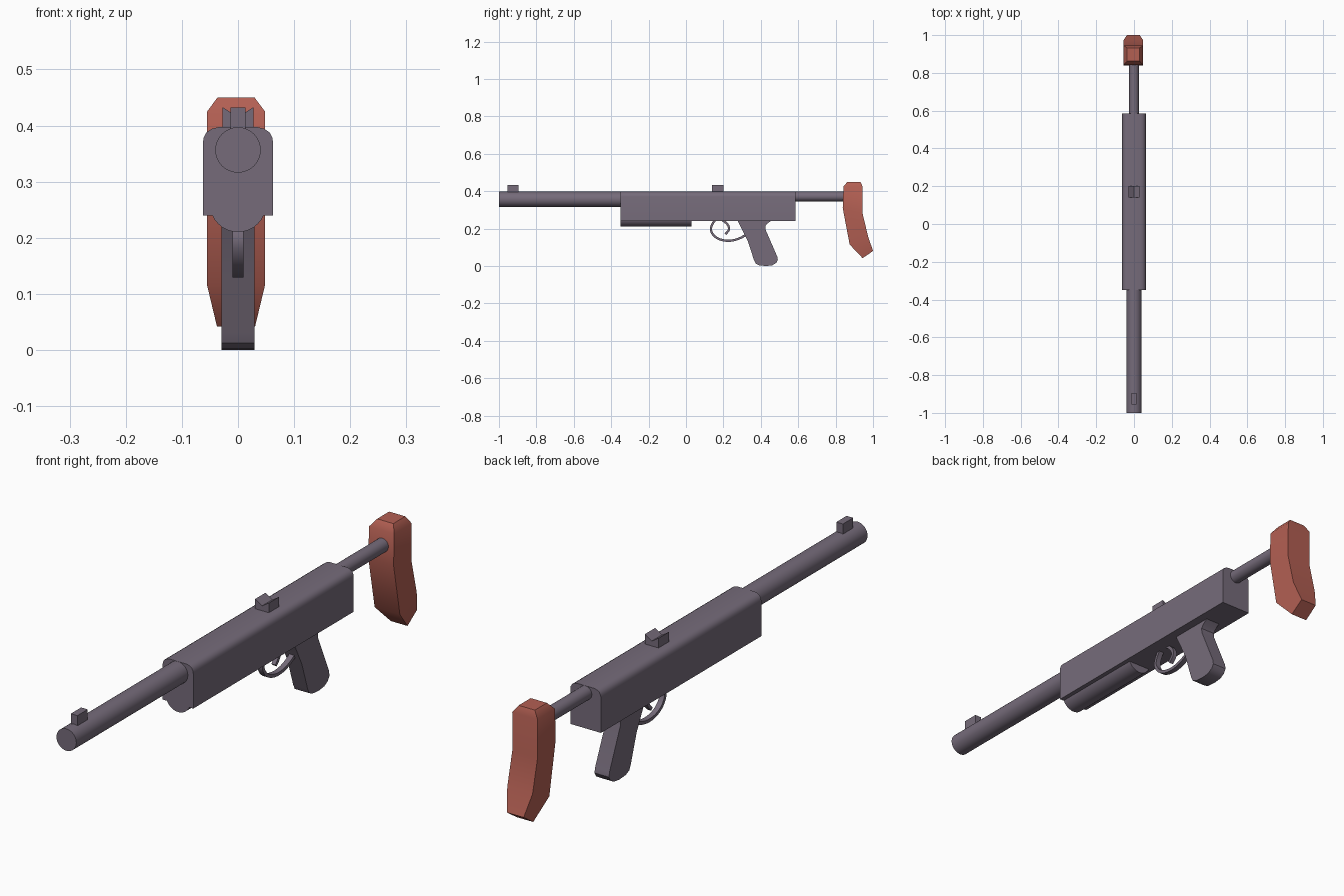
import bpy, bmesh, math
from mathutils import Vector

if "Cube" in bpy.data.objects:
    bpy.data.objects.remove(bpy.data.objects["Cube"])


def material(name, rgb):
    m = bpy.data.materials.new(name)
    m.diffuse_color = (*rgb, 1)
    m.use_nodes = True
    m.node_tree.nodes["Principled BSDF"].inputs["Base Color"].default_value = m.diffuse_color
    return m


METAL = material("grey_metal", (0.18, 0.148, 0.195))
WOOD = material("red_wood", (0.45, 0.115, 0.086))


def finish(name, bm, mat, angle=35):
    bmesh.ops.recalc_face_normals(bm, faces=bm.faces)
    me = bpy.data.meshes.new(name)
    bm.to_mesh(me)
    bm.free()
    me.materials.append(mat)
    ob = bpy.data.objects.new(name, me)
    bpy.context.collection.objects.link(ob)
    bpy.ops.object.select_all(action='DESELECT')
    ob.select_set(True)
    bpy.context.view_layer.objects.active = ob
    bpy.ops.object.shade_smooth_by_angle(angle=math.radians(angle))
    return ob


def loft(name, sections, mat, angle=35):
    """Skin a list of matching point rings and cap both ends."""
    bm = bmesh.new()
    rings = [[bm.verts.new(p) for p in s] for s in sections]
    n = len(rings[0])
    for a, b in zip(rings, rings[1:]):
        for i in range(n):
            j = (i + 1) % n
            bm.faces.new((a[i], a[j], b[j], b[i]))
    bm.faces.new(rings[0])
    bm.faces.new(rings[-1])
    return finish(name, bm, mat, angle)


def along_y(name, xz, y0, y1, mat=METAL):
    return loft(name, [[(x, y, z) for x, z in xz] for y in (y0, y1)], mat)


def along_x(name, yz, half, mat=METAL):
    return loft(name, [[(x, y, z) for y, z in yz] for x in (-half, half)], mat)


def circle(r, cz, n=32):
    return [(r * math.cos(2 * math.pi * i / n), cz + r * math.sin(2 * math.pi * i / n))
            for i in range(n)]


def smooth_path(pts, steps=5):
    """Catmull-Rom curve through the points."""
    p = [Vector(q) for q in [pts[0], *pts, pts[-1]]]
    out = []
    for a, b, c, d in zip(p, p[1:], p[2:], p[3:]):
        for s in range(steps):
            t = s / steps
            out.append(0.5 * (2 * b + (c - a) * t + (2 * a - 5 * b + 4 * c - d) * t * t
                              + (3 * b - a - 3 * c + d) * t ** 3))
    return out + [p[-1]]


def strap(name, pts, thick, half):
    """Flat bent strip following a y-z path."""
    path = smooth_path(pts)
    sections = []
    for i, p in enumerate(path):
        t = (path[min(i + 1, len(path) - 1)] - path[max(i - 1, 0)]).normalized()
        n = Vector((-t.y, t.x)) * thick / 2
        a, b = p + n, p - n
        sections.append([(-half, *a), (half, *a), (half, *b), (-half, *b)])
    return loft(name, sections, METAL)


# receiver with rounded top edges
side = [(0.0625, 0.24), (0.0625, 0.37), (0.061, 0.379), (0.056, 0.388),
        (0.047, 0.394), (0.035, 0.397)]
along_y("receiver", side + [(-x, z) for x, z in reversed(side)], -0.35, 0.585)

# barrel, magazine tube and stock rod
along_y("barrel", circle(0.0405, 0.3565), -1.0, -0.3)
along_y("lower_tube", circle(0.05, 0.26), -0.349, 0.03)
along_y("stock_rod", circle(0.0255, 0.3715, 24), 0.55, 0.88)

# sights
along_y("front_sight", [(-0.0135, 0.385), (0.0135, 0.385), (0.0135, 0.432), (-0.0135, 0.432)],
        -0.955, -0.895)
along_y("rear_sight", [(-0.028, 0.39), (0.028, 0.39), (0.028, 0.433), (0, 0.415),
                       (-0.028, 0.433)], 0.14, 0.2)

# pistol grip
along_x("grip", [(0.275, 0.245), (0.33, 0.135), (0.364, 0.03), (0.373, 0.012), (0.392, 0.003),
                 (0.43, 0.0), (0.462, 0.004), (0.482, 0.016), (0.491, 0.032), (0.488, 0.05),
                 (0.425, 0.195), (0.424, 0.212), (0.433, 0.225), (0.46, 0.245)], 0.0295)

# trigger guard and trigger
strap("trigger_guard", [(0.155, 0.245), (0.138, 0.218), (0.134, 0.19), (0.15, 0.162),
                        (0.18, 0.143), (0.22, 0.135), (0.26, 0.139), (0.295, 0.152),
                        (0.33, 0.172)], 0.012, 0.01)
strap("trigger", [(0.195, 0.245), (0.222, 0.222), (0.23, 0.195), (0.21, 0.17)], 0.012, 0.008)

# shoulder stock: front point, back point, half width of each section
rows = [((0.863, 0.45), (0.933, 0.45), 0.033),
        ((0.842, 0.425), (0.944, 0.425), 0.0515),
        ((0.838, 0.31), (0.943, 0.285), 0.0515),
        ((0.875, 0.115), (0.973, 0.16), 0.0515),
        ((0.944, 0.042), (1.0, 0.08), 0.034)]
loft("shoulder_stock", [[(-0.0035 + s * w, *p) for s, p in ((-1, f), (1, f), (1, b), (-1, b))]
                        for f, b, w in rows], WOOD, 40)
